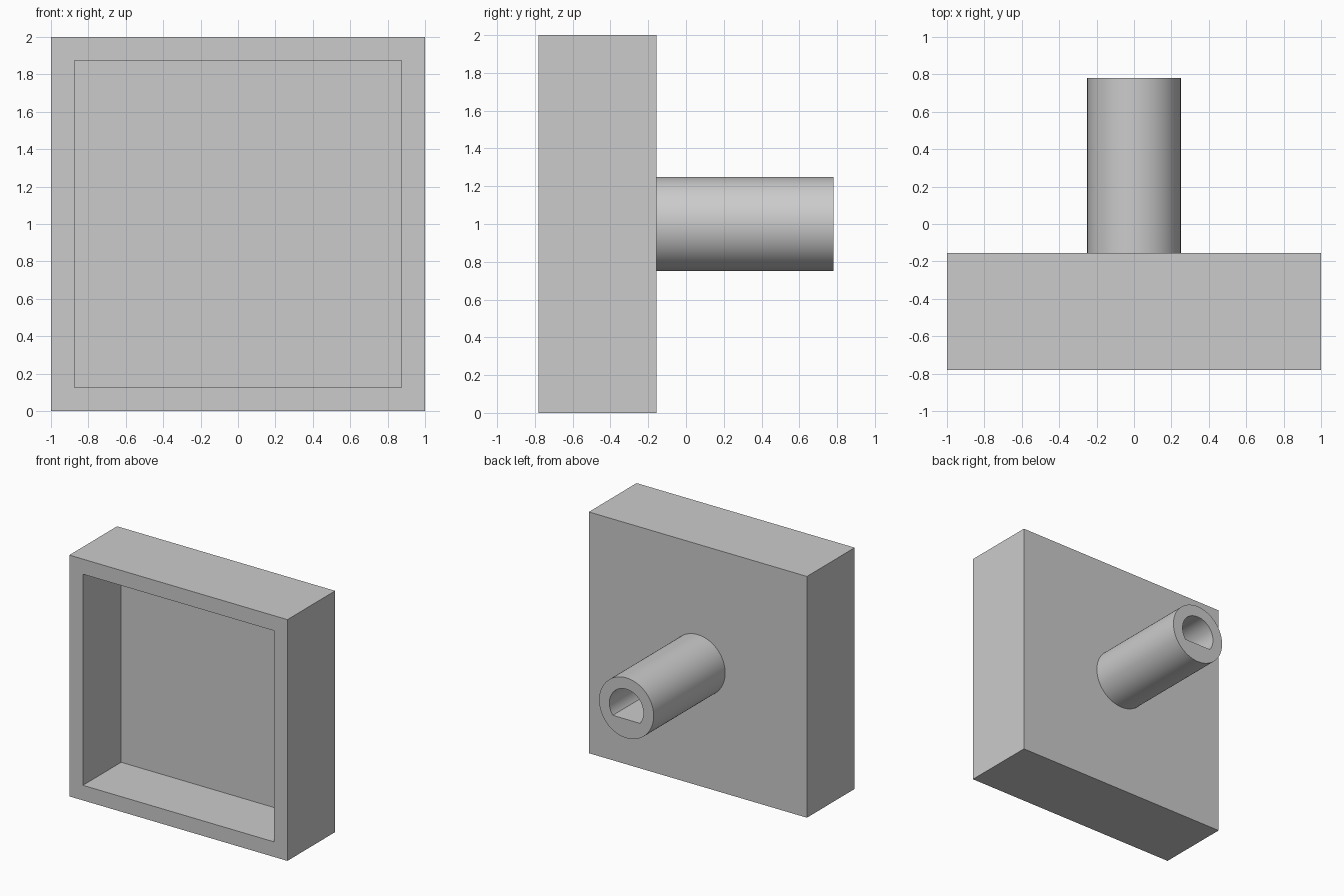
import bpy, bmesh, math

old = bpy.data.objects.get("Cube")
if old:
    bpy.data.objects.remove(old, do_unlink=True)

WALL = 0.125
FRONT, REAR, TIP = -0.781, -0.156, 0.781
SHAFT_R, BORE_R, FLAT = 0.25, 0.156, 0.094

grey = bpy.data.materials.new("plain grey")
grey.use_nodes = True
colour = (0.6, 0.6, 0.6, 1)
grey.diffuse_color = colour
grey.node_tree.nodes["Principled BSDF"].inputs["Base Color"].default_value = colour


def finish(bm, name):
    bmesh.ops.recalc_face_normals(bm, faces=bm.faces[:])
    mesh = bpy.data.meshes.new(name)
    bm.to_mesh(mesh)
    bm.free()
    mesh.materials.append(grey)
    obj = bpy.data.objects.new(name, mesh)
    bpy.context.collection.objects.link(obj)
    return obj


# Square case: a block with its front face inset and pushed inwards
bm = bmesh.new()
bmesh.ops.create_cube(bm, size=1)
for v in bm.verts:
    v.co = (v.co.x * 2, FRONT if v.co.y < 0 else REAR, v.co.z * 2 + 1)
bm.normal_update()
front = min(bm.faces, key=lambda f: f.calc_center_median().y)
bmesh.ops.inset_region(bm, faces=[front], thickness=WALL, use_even_offset=True)
hollow = bmesh.ops.extrude_face_region(bm, geom=[front])["geom"]
bmesh.ops.translate(bm, vec=(0, REAR - WALL - FRONT, 0),
                    verts=[g for g in hollow if isinstance(g, bmesh.types.BMVert)])
if front.is_valid:
    bmesh.ops.delete(bm, geom=[front], context='FACES_ONLY')
finish(bm, "square_case")

# Round shaft with a D-shaped bore; the angles meet the corners of the flat
low = -math.asin(FLAT / BORE_R)
high = math.pi - low
ARC, CHORD = 60, 24
angles = [low + (high - low) * i / ARC for i in range(ARC)]
angles += [high + (math.tau + low - high) * i / CHORD for i in range(CHORD)]

bm = bmesh.new()


def ring(radius, y, floor):
    return [bm.verts.new((radius * math.cos(a), y,
                          1 + max(radius * math.sin(a), -floor))) for a in angles]


rings = [ring(SHAFT_R, REAR, SHAFT_R), ring(SHAFT_R, TIP, SHAFT_R),
         ring(BORE_R, TIP, FLAT), ring(BORE_R, REAR, FLAT)]
n = len(angles)
for a, b in zip(rings, rings[1:]):
    for i in range(n):
        j = (i + 1) % n
        bm.faces.new((a[i], a[j], b[j], b[i]))
shaft = finish(bm, "hollow_shaft")

# Smooth round walls with crisp rims
bpy.ops.object.select_all(action='DESELECT')
shaft.select_set(True)
bpy.context.view_layer.objects.active = shaft
bpy.ops.object.shade_smooth_by_angle(angle=math.radians(30))
